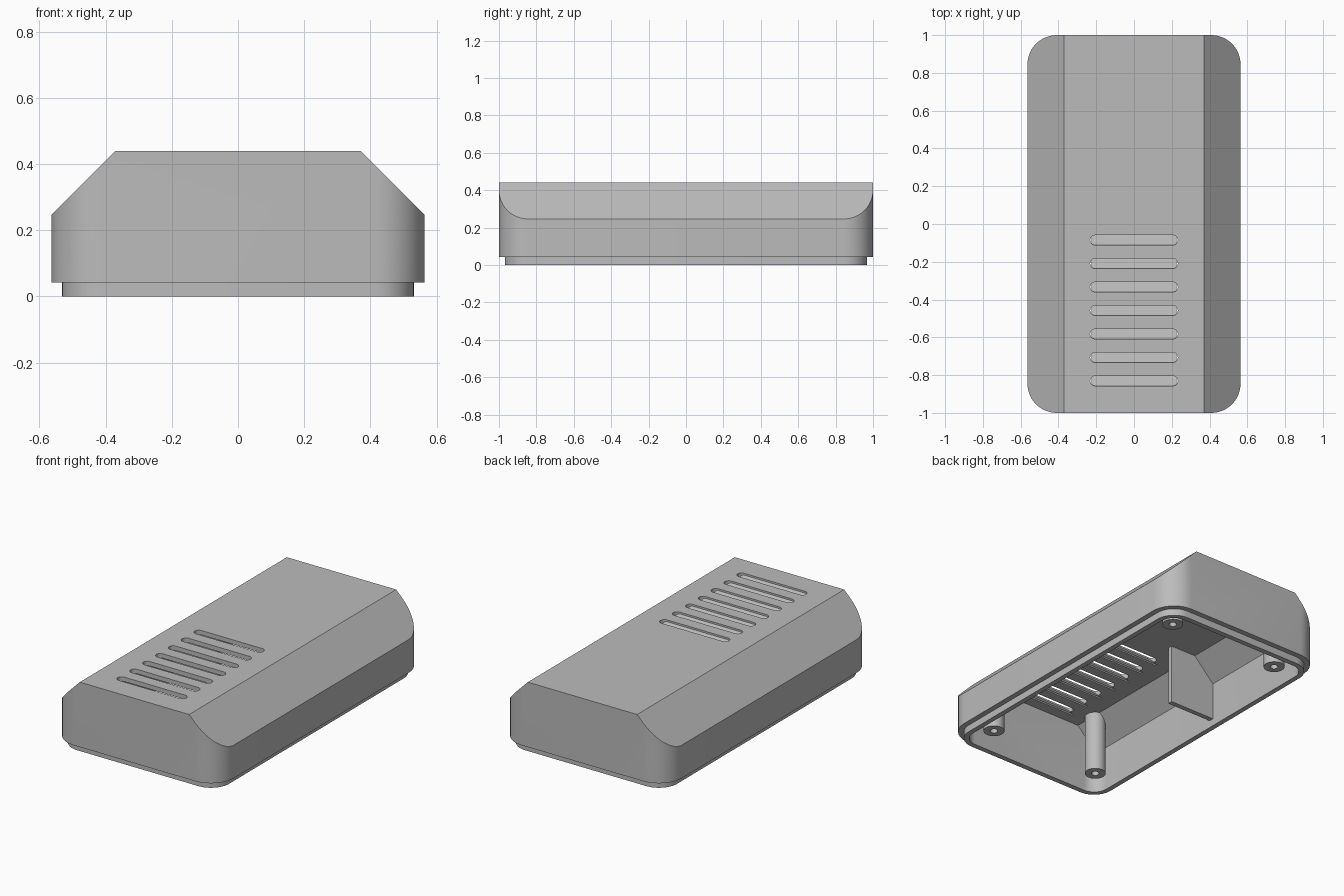
import bpy, bmesh, math
from mathutils import Vector

if "Cube" in bpy.data.objects:
    bpy.data.objects.remove(bpy.data.objects["Cube"])

grey = bpy.data.materials.new("light_grey_plastic")
grey.diffuse_color = (0.5, 0.5, 0.5, 1)
grey.use_nodes = True
grey.node_tree.nodes["Principled BSDF"].inputs["Base Color"].default_value = grey.diffuse_color


def finish(name, bm):
    bmesh.ops.recalc_face_normals(bm, faces=bm.faces)
    mesh = bpy.data.meshes.new(name)
    bm.to_mesh(mesh)
    bm.free()
    mesh.materials.append(grey)
    ob = bpy.data.objects.new(name, mesh)
    bpy.context.collection.objects.link(ob)
    return ob


def rounded_prism(name, hx, hy, r, z0, z1, at=(0, 0), slope=None, steps=12):
    """Upright rounded block; slope keeps only the part where |x| + z < slope."""
    bm = bmesh.new()
    verts = []
    for k, (sx, sy) in enumerate([(1, 1), (-1, 1), (-1, -1), (1, -1)]):
        for i in range(steps + 1):
            a = math.pi / 2 * (k + i / steps)
            verts.append(bm.verts.new((at[0] + sx * (hx - r) + r * math.cos(a),
                                       at[1] + sy * (hy - r) + r * math.sin(a), z0)))
    bmesh.ops.remove_doubles(bm, verts=bm.verts, dist=1e-5)
    base = bm.faces.new(list(bm.verts))
    top = bmesh.ops.extrude_face_region(bm, geom=[base])["geom"]
    bmesh.ops.translate(bm, vec=(0, 0, z1 - z0),
                        verts=[v for v in top if isinstance(v, bmesh.types.BMVert)])
    if slope:
        for s in (1, -1):
            cut = bmesh.ops.bisect_plane(bm, geom=bm.verts[:] + bm.edges[:] + bm.faces[:],
                                         plane_co=(0, 0, slope), plane_no=Vector((s, 0, 1)),
                                         clear_outer=True)["geom_cut"]
            edges = [e for e in cut if isinstance(e, bmesh.types.BMEdge)]
            if edges:
                bmesh.ops.holes_fill(bm, edges=edges, sides=0)
    return finish(name, bm)


def extrude_profile(name, points, axis, a, b):
    """Flat profile pushed along x or y from a to b."""
    bm = bmesh.new()
    put = (lambda p, t: (t, p[0], p[1])) if axis == "x" else (lambda p, t: (p[0], t, p[1]))
    ends = [[bm.verts.new(put(p, t)) for p in points] for t in (a, b)]
    for ring in ends:
        bm.faces.new(ring)
    n = len(points)
    for i in range(n):
        j = (i + 1) % n
        bm.faces.new((ends[0][i], ends[0][j], ends[1][j], ends[1][i]))
    return finish(name, bm)


def combine(ob, tool, operation):
    bpy.context.view_layer.objects.active = ob
    mod = ob.modifiers.new("combine", "BOOLEAN")
    mod.operation, mod.object, mod.solver = operation, tool, "EXACT"
    bpy.ops.object.modifier_apply(modifier=mod.name)
    bpy.data.objects.remove(tool)


# Outer shell with sloped shoulders, stepped lip and open underside
shell = rounded_prism("shell", 0.564, 1.0, 0.155, 0.043, 0.44, slope=0.81)
combine(shell, rounded_prism("lip", 0.531, 0.967, 0.122, 0, 0.1), "UNION")
combine(shell, rounded_prism("cavity", 0.5, 0.935, 0.09, -0.1, 0.413, slope=0.777), "DIFFERENCE")

# Row of vent slots, each with a slanted louvre beneath
SLOTS = [-0.085 - 0.1243 * i for i in range(7)]
for y in SLOTS:
    combine(shell, rounded_prism("slot", 0.232, 0.026, 0.026, 0.35, 0.5, (0, y), steps=6),
            "DIFFERENCE")
parts = [shell]
for y in SLOTS:
    parts.append(extrude_profile("vent_louvre", [(y - 0.027, 0.43), (y + 0.027, 0.376),
                                                 (y + 0.02, 0.369), (y - 0.034, 0.423)],
                                 "x", -0.225, 0.225))

# Screw posts in the four corners
for sx in (-1, 1):
    for sy in (-1, 1):
        at = (sx * 0.38, sy * 0.8)
        post = rounded_prism("screw_post", 0.06, 0.06, 0.06, 0.04, 0.425, at, 0.79, 8)
        combine(post, rounded_prism("screw_hole", 0.022, 0.022, 0.022, 0, 0.3, at, steps=5),
                "DIFFERENCE")
        parts.append(post)

# Inner divider rib on the left side
parts.append(extrude_profile("divider_rib", [(-0.19, 0.045), (-0.19, 0.42), (-0.37, 0.42),
                                             (-0.51, 0.28), (-0.51, 0.045)], "y", 0.08, 0.11))

# Smooth rounded corners, keep creases sharp
for ob in parts:
    bpy.ops.object.select_all(action="DESELECT")
    ob.select_set(True)
    bpy.context.view_layer.objects.active = ob
    bpy.ops.object.shade_smooth_by_angle(angle=math.radians(30))
